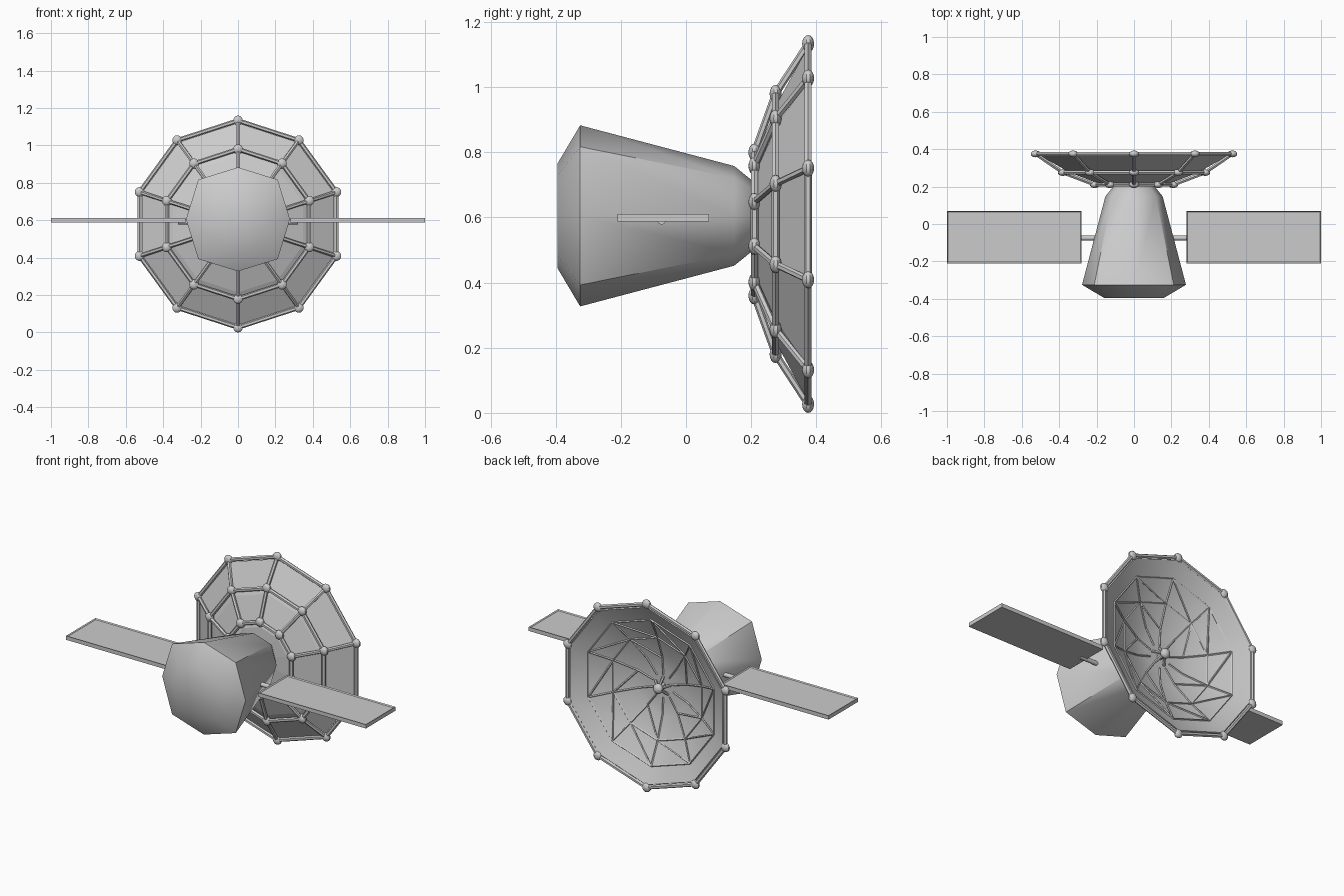
import bpy, bmesh, math
from mathutils import Vector, Matrix

if "Cube" in bpy.data.objects:
    bpy.data.objects.remove(bpy.data.objects["Cube"])

DISH_Z, BODY_Z, N = 0.58, 0.605, 10


def finish(bm, name, angle=None):
    bmesh.ops.recalc_face_normals(bm, faces=bm.faces)
    me = bpy.data.meshes.new(name)
    bm.to_mesh(me)
    bm.free()
    ob = bpy.data.objects.new(name, me)
    bpy.context.collection.objects.link(ob)
    if angle:
        bpy.ops.object.select_all(action='DESELECT')
        ob.select_set(True)
        bpy.context.view_layer.objects.active = ob
        bpy.ops.object.shade_smooth_by_angle(angle=math.radians(angle))
    return ob


def ring(r, y, n, z, diag=1.0):
    """Ring of points around the y axis, starting at the top."""
    pts = []
    for i in range(n):
        a, k = 2 * math.pi * i / n, r * (diag if i % 2 else 1.0)
        pts.append(Vector((k * math.sin(a), y, z + k * math.cos(a))))
    return pts


def loft(bm, profile, n, z, diag=1.0):
    """Bridge rings into a closed solid with flat end caps."""
    rows = [[bm.verts.new(p) for p in ring(r, y, n, z, diag)] for r, y in profile]
    for a, b in zip(rows, rows[1:]):
        for i in range(n):
            bm.faces.new((a[i], a[(i + 1) % n], b[(i + 1) % n], b[i]))
    bm.faces.new(rows[0])
    bm.faces.new(rows[-1])


def bar(bm, a, b, r, sides=6):
    a, b = Vector(a), Vector(b)
    d = b - a
    m = Matrix.Translation((a + b) / 2) @ d.to_track_quat('Z', 'Y').to_matrix().to_4x4()
    bmesh.ops.create_cone(bm, cap_ends=True, segments=sides, radius1=r, radius2=r,
                          depth=d.length, matrix=m)


def ball(bm, p, r, squash=1.0):
    m = Matrix.Translation(p) @ Matrix.Diagonal((1, squash, 1, 1))
    bmesh.ops.create_uvsphere(bm, u_segments=10, v_segments=8, radius=r, matrix=m)


# Tapered eight-sided body
bm = bmesh.new()
loft(bm, [(0.16, -0.395), (0.278, -0.325), (0.153, 0.148), (0.115, 0.195), (0.10, 0.21)],
     8, BODY_Z, 1.08)
finish(bm, "body", 50)

# Dish shell: faceted back, smooth inside
bm = bmesh.new()
loft(bm, [(0.10, 0.205), (0.19, 0.212), (0.365, 0.277), (0.54, 0.372),
          (0.535, 0.380), (0.36, 0.286), (0.187, 0.222), (0.10, 0.214)], N, DISH_Z)
dish = finish(bm, "dish", 40)
for p in dish.data.polygons:
    p.use_smooth = p.normal.y > 0

# Outer support frame: three rings, spokes and joint balls
levels = [ring(r, y, N, DISH_Z) for r, y in ((0.22, 0.21), (0.40, 0.275), (0.553, 0.375))]
bars, joints = bmesh.new(), bmesh.new()
for k, pts in enumerate(levels):
    for i in range(N):
        bar(bars, pts[i], pts[(i + 1) % N], 0.012)
        ball(joints, pts[i], 0.027, 0.68)
        if k < 2:
            bar(bars, pts[i], levels[k + 1][i], 0.011)
finish(bars, "dish_frame_bars", 40)
finish(joints, "dish_frame_joints", 40)

# Thin triangulated web lying on the inner surface
web = [ring(r, y, N, DISH_Z) for r, y in ((0.07, 0.217), (0.17, 0.223), (0.31, 0.27), (0.44, 0.332))]
bm = bmesh.new()
for k, pts in enumerate(web):
    for i in range(N):
        if k > 1:
            bar(bm, pts[i], pts[(i + 1) % N], 0.005, 4)
        if k < 3:
            bar(bm, pts[i], web[k + 1][i], 0.005, 4)
            if k > 0 and (k == 2 or i % 2 == 0):
                bar(bm, pts[i], web[k + 1][(i + 1) % N], 0.005, 4)
finish(bm, "dish_inner_web")

# Feed at the dish centre: post, ball and short struts
bm = bmesh.new()
tip = Vector((0, 0.265, DISH_Z))
bar(bm, (0, 0.20, DISH_Z), tip, 0.018, 8)
ball(bm, tip, 0.03, 0.8)
for p in ring(0.055, 0.215, 5, DISH_Z):
    bar(bm, p, tip, 0.008)
finish(bm, "dish_feed", 40)

# Solar panels with a raised rim on top, and their mounting rods
for s, side in ((-1, "left"), (1, "right")):
    bm = bmesh.new()
    bmesh.ops.create_cube(bm, size=1, matrix=Matrix.Translation((s * 0.64, -0.07, 0.599))
                          @ Matrix.Diagonal((0.72, 0.28, 0.024, 1)))
    top = max(bm.faces, key=lambda f: f.calc_center_median().z)
    bmesh.ops.inset_region(bm, faces=[top], thickness=0.008)
    bmesh.ops.translate(bm, verts=top.verts, vec=(0, 0, -0.006))
    finish(bm, side + "_solar_panel")
    bm = bmesh.new()
    bar(bm, (s * 0.18, -0.075, 0.591), (s * 0.32, -0.075, 0.591), 0.013, 10)
    finish(bm, side + "_panel_rod", 40)
